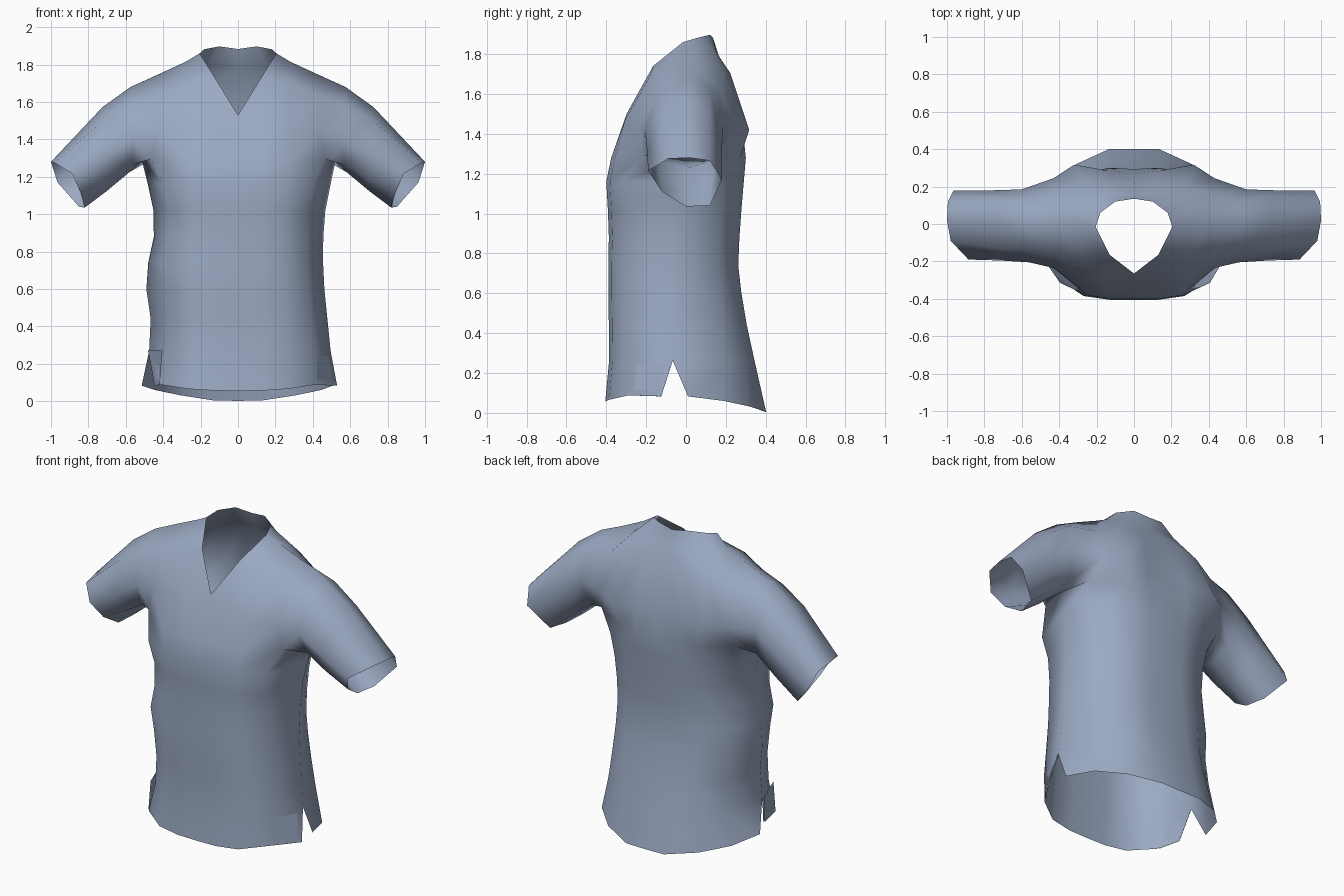
import bpy, bmesh

if "Cube" in bpy.data.objects:
    bpy.data.objects.remove(bpy.data.objects["Cube"])

# Fabric colour
fabric = bpy.data.materials.new("blue_grey_fabric")
fabric.diffuse_color = (0.33, 0.40, 0.545, 1)
fabric.use_nodes = True
fabric.node_tree.nodes["Principled BSDF"].inputs["Base Color"].default_value = fabric.diffuse_color

# Half cross-section of the body: centre front -> side -> centre back
FX = [0, .26, .53, .82, 1, .79, .52, .26, 0]
FY = [1, 1, .95, .72, 0, .66, .91, 1.0, .98]

# Body rows: height, right width, left width, front y, back y, side seam y
ROWS = [
    (.27, .495, .475, -.385, .342, -.07),
    (.44, .478, .467, -.387, .305, -.06),
    (.60, .462, .490, -.390, .278, -.05),
    (.74, .455, .480, -.390, .262, -.05),
    (.88, .456, .450, -.387, .268, -.04),
    (1.02, .467, .452, -.392, .278, -.03),
    (1.16, .495, .482, -.400, .290, -.02),
    (1.28, .520, .512, -.375, .300, -.01),
]

# Sleeve loops, from the under-arm point round the front, top and back
SLEEVE = [
    [(.58, 0, 1.225), (.565, -.13, 1.265), (.56, -.205, 1.41), (.57, -.14, 1.59),
     (.575, .01, 1.68), (.58, .12, 1.62), (.60, .185, 1.44), (.57, .13, 1.265)],
    [(.70, 0, 1.125), (.69, -.13, 1.19), (.72, -.195, 1.31), (.72, -.13, 1.50),
     (.725, .01, 1.572), (.73, .12, 1.51), (.76, .18, 1.31), (.70, .13, 1.16)],
    [(.82, 0, 1.035), (.84, -.12, 1.11), (.885, -.19, 1.215), (.98, -.09, 1.275),
     (1.0, .02, 1.28), (.995, .12, 1.265), (.965, .18, 1.17), (.85, .12, 1.04)],
]

bm = bmesh.new()


def body_row(z, w, front, back, seam, s):
    """Points of one half ring of the body."""
    pts = []
    for k in range(9):
        end = front if k <= 4 else back
        pts.append(bm.verts.new((s * w * FX[k], seam + (end - seam) * FY[k], z)))
    return pts


def strip(a, b):
    """Quads between two equal lists of points."""
    for i in range(len(a) - 1):
        bm.faces.new((a[i], a[i + 1], b[i + 1], b[i]))


for s in (1, -1):
    def row(*pts):
        return [bm.verts.new((s * x, y, z)) for x, y, z in pts]

    # Body tube, fuller at the chest and drawn in at the armpits
    rings = [body_row(z, r if s > 0 else l, f, b, c, s) for z, r, l, f, b, c in ROWS]
    top = rings[-1]
    rings[-2][3].co.y = -.315
    top[3].co = (s * .465, -.215, 1.295)
    top[5].co = (s * .465, .165, 1.29)
    for lower, upper in zip(rings, rings[1:]):
        strip(lower, upper)

    # Hem, split at the side by a slit
    corner = .53 if s > 0 else .44
    tail = .505 if s > 0 else .515
    hem_front = row((0, -.405, .055), (.13, -.405, .057), (.27, -.385, .066),
                    (.41, -.29, .088), (corner, -.13, .083))
    hem_back = row((tail, .01, .083), (.445, .19, .06), (.31, .32, .032),
                   (.13, .402, .004), (0, .402, .002))
    strip(hem_front, rings[0][:5])
    strip(hem_back, rings[0][4:])

    # Reinforcing flap lying against the front of the slit
    a, b = hem_front[4].co, rings[0][4].co
    c, d = hem_front[3].co, rings[0][3].co
    corners = [a, b, b.lerp(d, .9), a.lerp(c, .9)]
    shift = -.006 if s > 0 else .006
    flap = [bm.verts.new((p.x + s * shift, p.y - shift, p.z)) for p in corners]
    bm.faces.new(flap)

    # Pinched fold on the left side of the front
    if s < 0:
        for ring in rings[:3]:
            ring[3].co.x *= .94
            ring[3].co.y += .01

    # Chest panel up to the V neck
    chest = row((0, -.265, 1.53), (.14, -.298, 1.50), (.28, -.305, 1.47), (.43, -.235, 1.44))
    collar = row((.13, -.165, 1.74), (.28, -.175, 1.70), (.42, -.155, 1.635))
    shoulder = row((.205, -.015, 1.86), (.28, .01, 1.815), (.42, .02, 1.75))
    strip(top[:4], chest)
    strip(chest[1:], collar)
    strip(collar, shoulder)
    bm.faces.new((chest[0], chest[1], collar[0]))

    # Back panel up to the neckline
    blades = row((.43, .245, 1.43), (.32, .317, 1.42), (.14, .285, 1.425), (0, .267, 1.43))
    yoke = row((.42, .165, 1.63), (.28, .205, 1.69), (.13, .222, 1.705), (0, .215, 1.71))
    nape = row((.29, .11, 1.775), (.16, .155, 1.80), (0, .165, 1.79))
    neck = row((.18, .06, 1.882), (.10, .12, 1.897), (0, .135, 1.883))
    strip(top[5:], blades)
    strip(blades, yoke)
    strip(yoke[1:], nape)
    strip(nape[1:], neck[1:])
    for pts in ((yoke[0], yoke[1], nape[0]), (yoke[0], nape[0], shoulder[1], shoulder[2]),
                (nape[0], nape[1], neck[0], shoulder[0]), (nape[0], shoulder[0], shoulder[1]),
                (nape[1], neck[1], neck[0])):
        bm.faces.new(pts)

    # Sleeve, starting at the armhole
    loop = [top[4], top[3], chest[3], collar[2], shoulder[2], yoke[0], blades[0], top[5]]
    for pts in SLEEVE:
        new = row(*pts)
        strip(loop + loop[:1], new + new[:1])
        loop = new

# Join the halves along the centre and shade smoothly
bmesh.ops.remove_doubles(bm, verts=bm.verts, dist=.0005)
bmesh.ops.recalc_face_normals(bm, faces=bm.faces)
if sum(f.normal.dot(f.calc_center_median() * f.calc_area()) for f in bm.faces) < 0:
    bmesh.ops.reverse_faces(bm, faces=bm.faces)
for f in bm.faces:
    f.smooth = True
mesh = bpy.data.meshes.new("shirt")
bm.to_mesh(mesh)
bm.free()
mesh.materials.append(fabric)
shirt = bpy.data.objects.new("shirt", mesh)
bpy.context.collection.objects.link(shirt)
